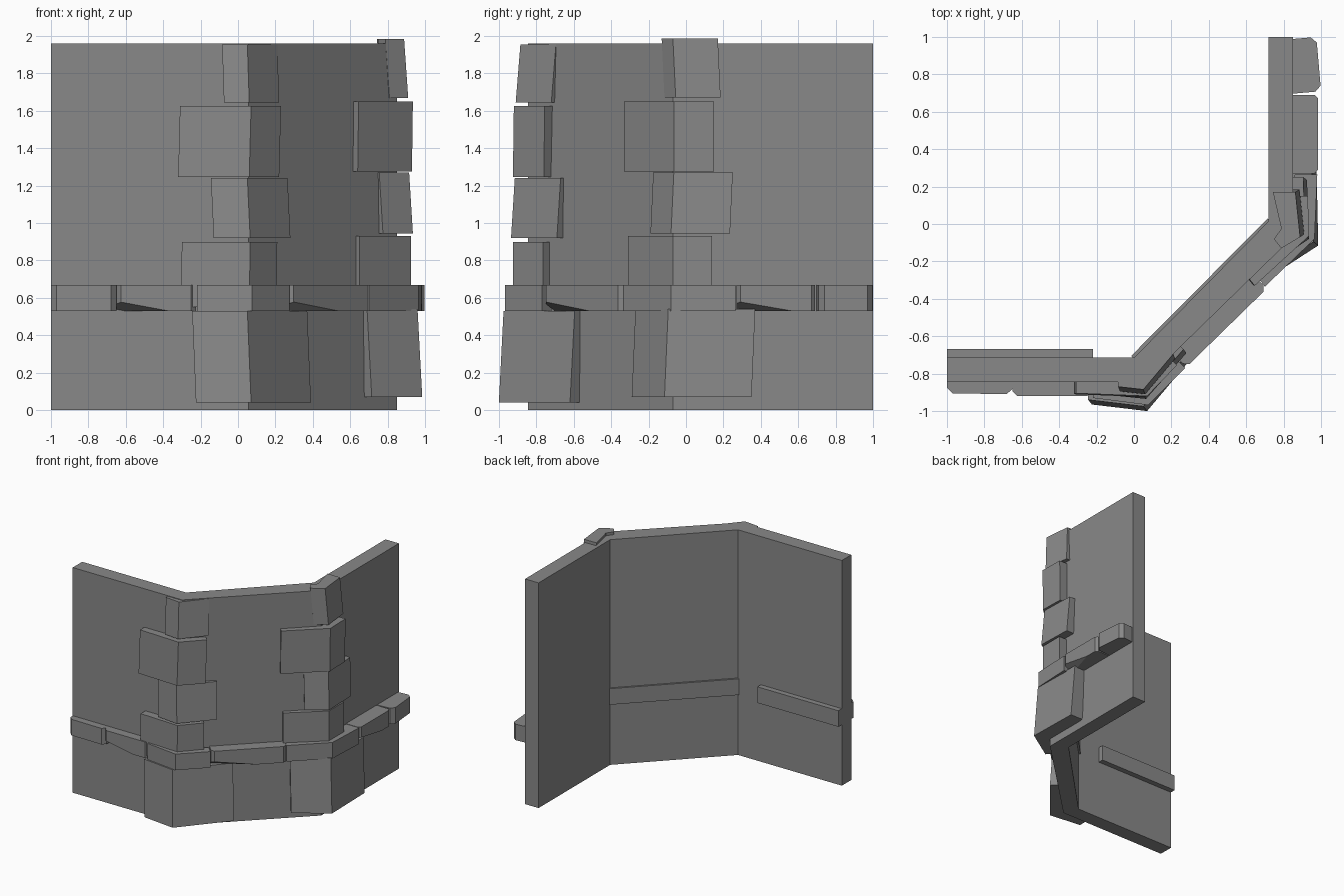
import bpy, bmesh
from mathutils import Vector

old = bpy.data.objects.get("Cube")
if old:
    bpy.data.objects.remove(old, do_unlink=True)

stone_mat = bpy.data.materials.new("grey_stone")
stone_mat.use_nodes = True
GREY = (0.25, 0.25, 0.25, 1)
stone_mat.diffuse_color = GREY
stone_mat.node_tree.nodes["Principled BSDF"].inputs["Base Color"].default_value = GREY


def prism(name, plan, z0, z1, lean=(0, 0), cuts=()):
    """Extrude a plan outline from z0 to z1, shift its top by lean, then slice off corners."""
    bm = bmesh.new()
    low = [bm.verts.new((x, y, z0)) for x, y in plan]
    top = [bm.verts.new((x + lean[0], y + lean[1], z1)) for x, y in plan]
    n = len(plan)
    bm.faces.new(low)
    bm.faces.new(top)
    for i in range(n):
        j = (i + 1) % n
        bm.faces.new((low[i], low[j], top[j], top[i]))
    bmesh.ops.recalc_face_normals(bm, faces=bm.faces)
    for point, normal in cuts:
        geom = bm.verts[:] + bm.edges[:] + bm.faces[:]
        res = bmesh.ops.bisect_plane(bm, geom=geom, plane_co=point, plane_no=normal, clear_outer=True)
        rim = [e for e in res["geom_cut"] if isinstance(e, bmesh.types.BMEdge)]
        if rim:
            bmesh.ops.holes_fill(bm, edges=rim)
    bmesh.ops.recalc_face_normals(bm, faces=bm.faces)
    mesh = bpy.data.meshes.new(name)
    bm.to_mesh(mesh)
    bm.free()
    mesh.materials.append(stone_mat)
    obj = bpy.data.objects.new(name, mesh)
    bpy.context.collection.objects.link(obj)
    return obj


# Three-panel wall
prism("wall", [(-1, -.845), (.055, -.845), (.85, -.07), (.85, 1),
               (.72, 1), (.72, .015), (0, -.715), (-1, -.715)], 0, 1.96)


# Corner blocks: outer left end, ridge and right end, bottom, top, lean
def corner_block(name, ends, heel, backs, z0, z1, lean):
    left, ridge, right = ends
    plan = [left, ridge, right,
            (right[0] + backs[1][0], right[1] + backs[1][1]), heel,
            (left[0] + backs[0][0], left[1] + backs[0][1])]
    return prism(name, plan, z0, z1, lean)


FRONT = ((.03, -.78), ((0, .14), (-.05, .05)))
SIDE = ((.81, -.01), ((-.04, .05), (-.12, 0)))
front_blocks = [
    (((-.225, -.965), (.07, -1), (.39, -.62)), .04, .53, (-.02, .025)),
    (((-.305, -.91), (.06, -.925), (.205, -.765)), .55, .90, (.005, 0)),
    (((-.13, -.915), (.065, -.935), (.28, -.69)), .92, 1.24, (-.015, .02)),
    (((-.32, -.91), (.06, -.925), (.22, -.76)), 1.245, 1.625, (.01, .005)),
    (((-.075, -.895), (.06, -.91), (.22, -.72)), 1.645, 1.955, (-.01, .025)),
]
side_blocks = [
    (((.715, -.29), (.985, -.115), (.975, .35)), .07, .54, (-.025, .02)),
    (((.65, -.31), (.925, -.07), (.925, .14)), .55, .93, (0, 0)),
    (((.775, -.19), (.935, -.08), (.925, .235)), .945, 1.27, (-.02, .015)),
    (((.64, -.33), (.93, -.065), (.925, .15)), 1.275, 1.65, (.005, 0)),
    (((.81, -.115), (.91, -.055), (.885, .185)), 1.67, 1.985, (-.022, -.015)),
]
for label, blocks, (heel, backs) in (("front", front_blocks, FRONT), ("side", side_blocks, SIDE)):
    for i, (ends, z0, z1, lean) in enumerate(blocks, 1):
        corner_block(f"{label}_corner_block_{i}", ends, heel, backs, z0, z1, lean)

# Horizontal stone band
Z0, Z1 = .53, .67


def band_stone(name, a, b, depth, chamfer=.03, undercut=0):
    """Straight stone with outer edge a-b, chamfered ends and an optional sloping undercut at a."""
    a, b = Vector(a), Vector(b)
    along = (b - a).normalized()
    out = Vector((along.y, -along.x))
    plan = [a - out * depth, a - out * chamfer, a + along * chamfer,
            b - along * chamfer, b - out * chamfer, b - out * depth]
    cuts = []
    if undercut:
        p = (a + along * .01).to_3d() + Vector((0, 0, Z0 + .05))
        q = (a + along * undercut).to_3d() + Vector((0, 0, Z0))
        r = (a - out * .09).to_3d() + Vector((0, 0, Z0))
        normal = (q - p).cross(r - p)
        if normal.z > 0:
            normal.negate()
        cuts.append((p, normal))
    return prism(name, [tuple(v) for v in plan], Z0, Z1, cuts=cuts)


band_stone("band_front_end", (-1, -.905), (-.65, -.91), .2)
band_stone("band_front_middle", (-.65, -.92), (-.225, -.92), .2, .025, .28)
band_stone("band_diagonal", (.28, -.765), (.71, -.345), .15, .025, .36)
band_stone("band_side_middle", (.985, .27), (.985, .69), .2, .02, .3)
band_stone("band_side_end", (1, .71), (.975, 1), .22, .03)
corner_block("band_front_corner", ((-.22, -.93), (.075, -.968), (.275, -.77)),
             *FRONT, Z0, Z1, (0, 0))
corner_block("band_side_corner", ((.70, -.335), (.965, -.08), (.98, .265)),
             *SIDE, Z0, Z1, (0, 0))

# Band backs showing through the inner faces
prism("band_back_front", [(-1, -.78), (-.22, -.78), (-.22, -.668), (-1, -.668)], Z0, Z1)
prism("band_back_diagonal", [(.04, -.76), (.77, -.03), (.715, .03), (-.015, -.705)], Z0, Z1)
